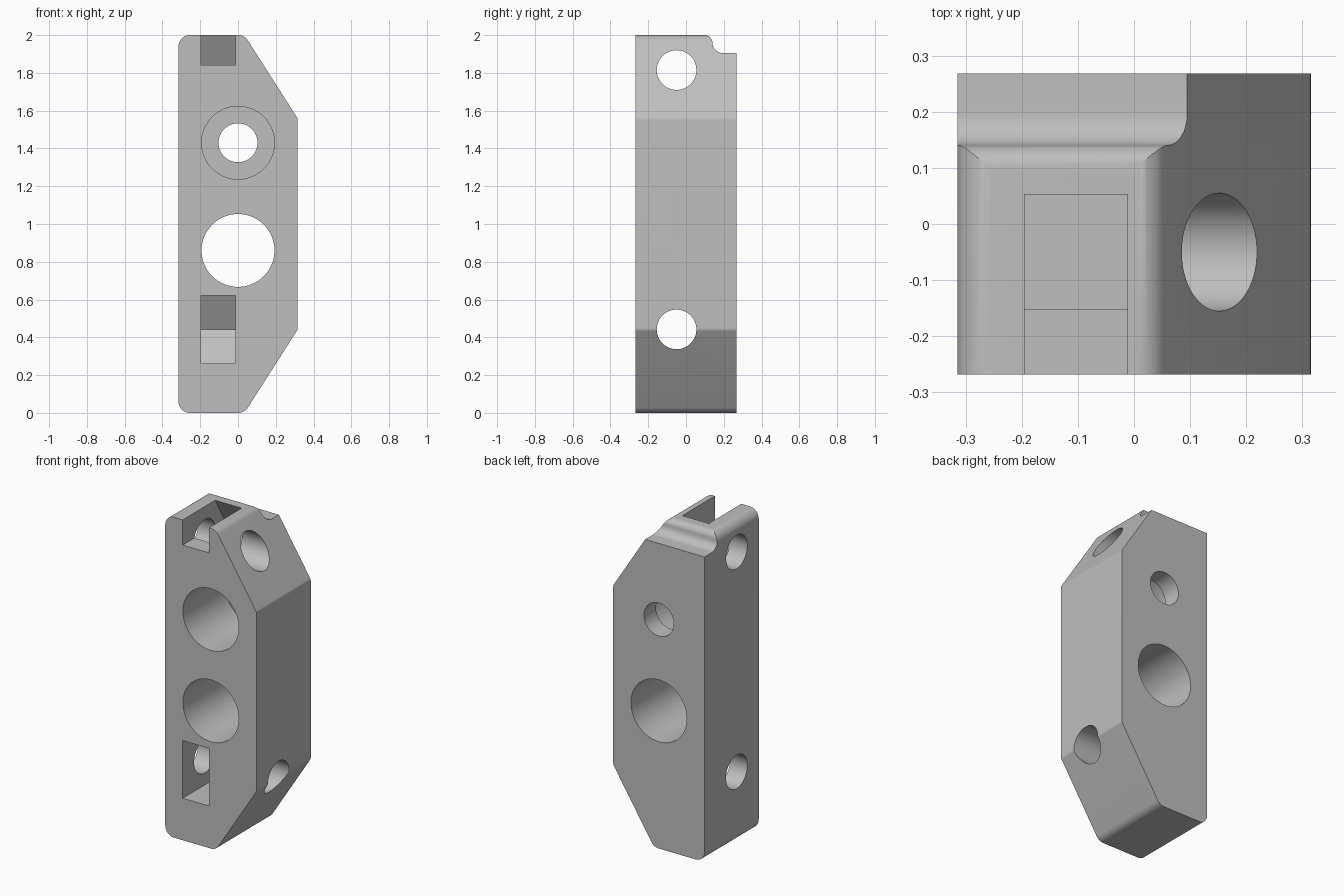
import bpy, math
from mathutils import Vector

cube = bpy.data.objects.get("Cube")
if cube:
    bpy.data.objects.remove(cube)

grey = bpy.data.materials.new("plain grey")
grey.use_nodes = True
colour = (0.52, 0.52, 0.52, 1)
grey.diffuse_color = colour
grey.node_tree.nodes["Principled BSDF"].inputs["Base Color"].default_value = colour


def rounded(corners, steps=8):
    """Turn (u, v, radius) corners into an outline with arc fillets."""
    out = []
    n = len(corners)
    for i, (u, v, r) in enumerate(corners):
        p = Vector((u, v))
        if r == 0:
            out.append(p)
            continue
        a = (Vector(corners[i - 1][:2]) - p).normalized()
        b = (Vector(corners[(i + 1) % n][:2]) - p).normalized()
        half = a.angle(b) / 2
        centre = p + (a + b).normalized() * (r / math.sin(half))
        start = p + a * (r / math.tan(half)) - centre
        end = p + b * (r / math.tan(half)) - centre
        sweep = start.angle_signed(end)
        for k in range(steps + 1):
            t = -sweep * k / steps
            c, s = math.cos(t), math.sin(t)
            out.append(centre + Vector((start.x * c - start.y * s,
                                        start.x * s + start.y * c)))
    return out


def circle(u, v, r, n=64):
    return [(u + r * math.cos(2 * math.pi * k / n),
             v + r * math.sin(2 * math.pi * k / n)) for k in range(n)]


def prism(name, outline, axis, low, high):
    """Extrude an outline along x (outline in y, z) or y (outline in x, z)."""
    n = len(outline)
    place = (lambda p, d: (d, p[0], p[1])) if axis == "x" else (lambda p, d: (p[0], d, p[1]))
    verts = [place(p, d) for d in (low, high) for p in outline]
    faces = [tuple(range(n)), tuple(reversed(range(n, 2 * n)))]
    faces += [(i, i + n, (i + 1) % n + n, (i + 1) % n) for i in range(n)]
    mesh = bpy.data.meshes.new(name)
    mesh.from_pydata(verts, [], faces)
    mesh.materials.append(grey)
    obj = bpy.data.objects.new(name, mesh)
    bpy.context.collection.objects.link(obj)
    # consistent outward normals
    bpy.context.view_layer.objects.active = obj
    bpy.ops.object.select_all(action="DESELECT")
    obj.select_set(True)
    bpy.ops.object.mode_set(mode="EDIT")
    bpy.ops.mesh.select_all(action="SELECT")
    bpy.ops.mesh.normals_make_consistent(inside=False)
    bpy.ops.object.mode_set(mode="OBJECT")
    return obj


# main block
W, D = 0.315, 0.268
block = prism("block", rounded([
    (-W, 0, 0.06), (0.034, 0, 0.06), (W, 0.44, 0.03),
    (W, 1.56, 0.03), (0.034, 2, 0.06), (-W, 2, 0.06)]), "y", -D, D)

cutters = []


def cut(*args):
    cutters.append(prism(*args))


# front-to-back bores, the upper one stepped
cut("large_bore", circle(0, 0.86, 0.193), "y", -0.4, 0.4)
cut("counterbore", circle(0, 1.43, 0.193), "y", -0.4, 0.15)
cut("small_bore", circle(0, 1.43, 0.103), "y", 0.1, 0.4)

# crosswise bolt holes
for name, z in (("lower", 0.442), ("upper", 1.815)):
    cut(name + "_cross_hole", circle(-0.05, z, 0.105), "x", -0.5, 0.5)

# hexagonal nut pockets, open to the front and to the top
cut("lower_nut_pocket", [(-0.4, 0.262), (0.054, 0.262), (0.158, 0.442),
                         (0.054, 0.622), (-0.4, 0.622)], "x", -0.195, -0.012)
cut("upper_nut_pocket", [(-0.4, 1.843), (-0.152, 1.843), (-0.152, 1.64), (0.053, 1.64),
                         (0.157, 1.82), (0.053, 2), (0.053, 2.1), (-0.4, 2.1)],
    "x", -0.195, -0.012)

# rounded step along the upper back edge
step = [(0.4, 1.905)]
for k in range(9):
    t = math.pi / 2 * k / 8
    step.append((0.195 - 0.055 * math.sin(t), 1.96 - 0.055 * math.cos(t)))
for k in range(1, 9):
    t = math.pi / 2 * k / 8
    step.append((0.09 + 0.05 * math.cos(t), 1.95 + 0.05 * math.sin(t) + 0.01 * (1 - k / 8)))
step += [(0.09, 2.1), (0.4, 2.1)]
cut("back_step", step, "x", -0.5, 0.5)

# apply the cuts
for c in cutters:
    mod = block.modifiers.new(c.name, "BOOLEAN")
    mod.operation = "DIFFERENCE"
    mod.solver = "EXACT"
    mod.object = c
deps = bpy.context.evaluated_depsgraph_get()
result = bpy.data.meshes.new_from_object(block.evaluated_get(deps))
block.modifiers.clear()
block.data = result
for c in cutters:
    bpy.data.objects.remove(c)
result.materials.clear()
result.materials.append(grey)
for f in result.polygons:
    f.material_index = 0

bpy.ops.object.select_all(action="DESELECT")
block.select_set(True)
bpy.context.view_layer.objects.active = block
bpy.ops.object.shade_smooth_by_angle(angle=math.radians(25))
